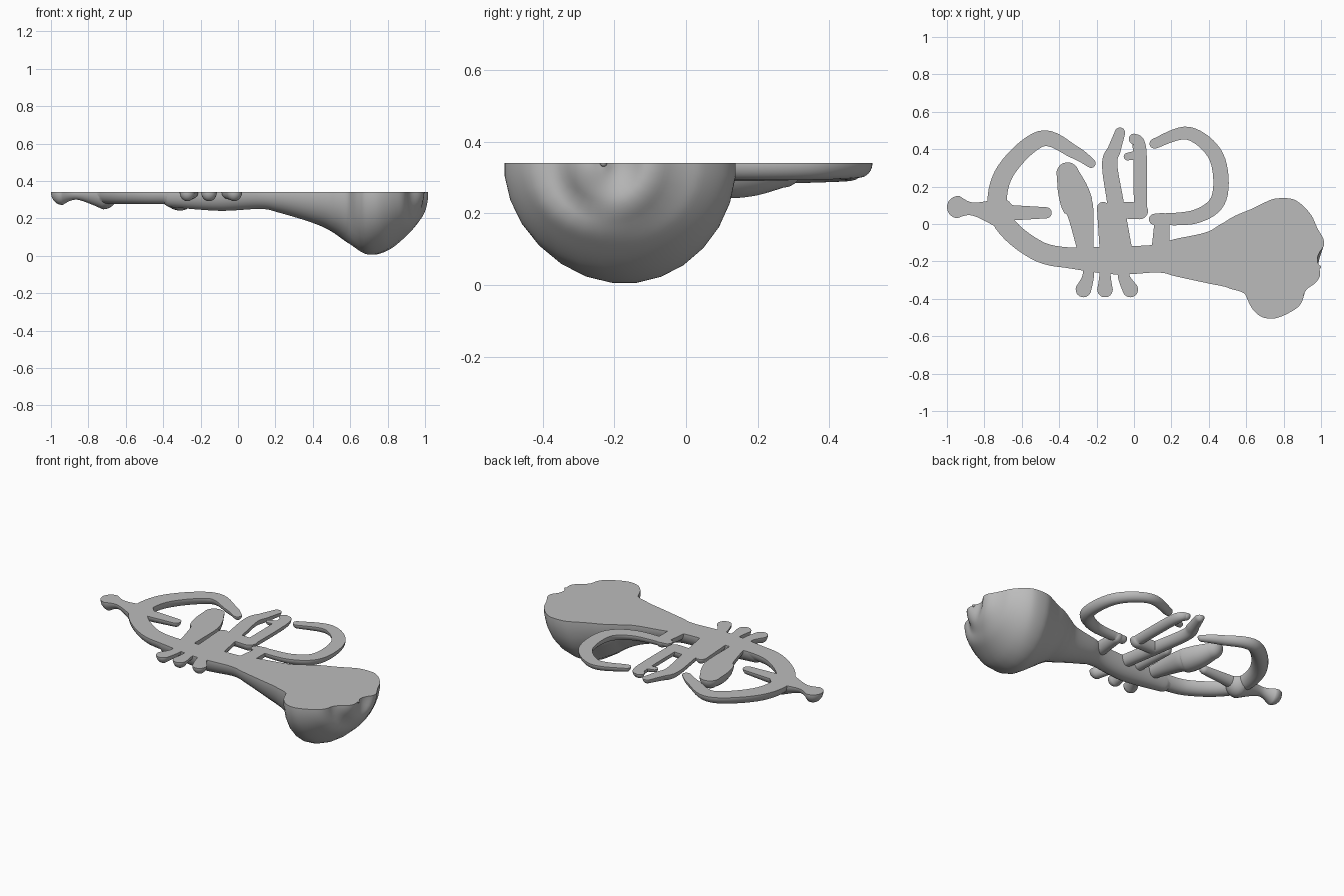
import bpy, bmesh, math
from mathutils import Vector

old = bpy.data.objects.get("Cube")
if old:
    bpy.data.objects.remove(old, do_unlink=True)

TOP = 0.34      # height of the flat face
SIDES = 28      # sides of every tube
STEPS = 8       # rings between two path points
UNIT = 0.01     # paths are given in hundredths

grey = bpy.data.materials.new("plain grey")
grey.use_nodes = True
grey.diffuse_color = (.5, .5, .5, 1)
grey.node_tree.nodes["Principled BSDF"].inputs["Base Color"].default_value = grey.diffuse_color


def spline(points):
    """Smooth the path, half width and depth together."""
    ends = [points[0]] + points + [points[-1]]
    result = []
    for a, b, c, d in zip(ends, ends[1:], ends[2:], ends[3:]):
        for step in range(STEPS):
            t = step / STEPS
            result.append(b + ((c - a) * t + (a * 2 - b * 5 + c * 4 - d) * t * t
                               + (b * 3 - a - c * 3 + d) * t ** 3) / 2)
    return result + [points[-1]]


def add_cap(rings):
    """Close the last end of a path with a rounded tip."""
    tangent = (rings[-1].xy - rings[-2].xy).normalized()
    tip = rings[-1].copy()
    for k in range(1, 6):
        angle = k * math.pi / 11
        ring = tip * math.cos(angle)
        ring.xy = tip.xy + tangent * tip.z * math.sin(angle)
        rings.append(ring)


def sweep(name, points):
    """Sweep an oval along points of x, y, half width and depth."""
    rings = spline([Vector(point) * UNIT for point in points])
    for _ in range(2):
        add_cap(rings)
        rings.reverse()
    bm = bmesh.new()
    loops = []
    for i, ring in enumerate(rings):
        along = (rings[min(i + 1, len(rings) - 1)].xy - rings[max(i - 1, 0)].xy).normalized()
        across = Vector((-along.y, along.x))
        loop = []
        for side in range(SIDES):
            # Half a step of turn keeps vertices off the cutting plane
            angle = math.tau * (side + .5) / SIDES
            spot = ring.xy + across * ring.z * math.cos(angle)
            loop.append(bm.verts.new((*spot, TOP + ring.w * math.sin(angle))))
        loops.append(loop)
    for a, b in zip(loops, loops[1:]):
        for side in range(SIDES):
            after = (side + 1) % SIDES
            bm.faces.new((a[side], a[after], b[after], b[side]))
    bm.faces.new(loops[0])
    bm.faces.new(loops[-1])
    bmesh.ops.recalc_face_normals(bm, faces=bm.faces)
    mesh = bpy.data.meshes.new(name)
    bm.to_mesh(mesh)
    bm.free()
    mesh.materials.append(grey)
    obj = bpy.data.objects.new(name, mesh)
    bpy.context.collection.objects.link(obj)
    return obj


def pipe(name, path, start, end, bulge=0):
    """Tube that tapers from start to end and swells or pinches midway."""
    points = []
    for i, (x, y) in enumerate(path):
        t = i / (len(path) - 1)
        half = start + (end - start) * t + bulge * math.sin(math.pi * t)
        points.append((x, y, half, half * 1.15))
    return sweep(name, points)


# Main pipe widening into the flared bell
horn = sweep("horn", [
    (-36, -18, 5.5, 8), (-10, -19.5, 7.5, 10), (12, -18.5, 7.5, 9), (22, -18, 10, 11),
    (40, -18, 14, 16.5), (50, -17, 18, 21), (60, -16, 23, 28), (70, -17, 31, 33.5),
    (80, -19, 32.5, 31), (90, -21, 26, 23), (95, -22, 18, 17), (98, -23, 10, 10),
    (99, -23, 1, 1)])

parts = [
    # Curled pipe and mouthpiece at the narrow end
    pipe("left_loop", [(-25, -18.5), (-50, -15), (-71, 3), (-70, 26), (-50, 45.5),
                       (-32, 38.5), (-23, 32.5)], 5.5, 2.5, bulge=1),
    pipe("mouthpiece", [(-94, 9), (-86, 8), (-72, 6)], 6, 8, bulge=-3.5),
    pipe("loop_spur", [(-72, 6), (-47, 6)], 4.5, 3),
    # Curled pipe beside the bell
    pipe("right_loop", [(11, 43), (29, 48.5), (44, 36), (45.5, 14), (33, 4), (11, 2.5)],
         2.7, 3, bulge=1.3),
    pipe("loop_stem", [(15, 2), (14, -17)], 4, 5),
    # Upright valves
    pipe("first_valve", [(-35.5, 27), (-33, 19), (-30.5, 11), (-28.5, 5), (-25.5, -17)],
         6, 4, bulge=3.5),
    pipe("second_valve", [(-16.5, 8.5), (-14, -17)], 3.3, 4.2),
    pipe("third_valve", [(-7.5, 48.8), (-10.5, 40), (-13, 32), (-10, 12), (-5, -17)],
         2.8, 4.6, bulge=.4),
    pipe("slide_pipe", [(0, 45.5), (3, 40), (3.5, 8)], 2.8, 3.6, bulge=.4),
    pipe("slide_bridge", [(-8, 7.5), (3, 7)], 4.5, 4.5),
    pipe("slide_spur", [(2, 37), (-3.5, 36)], 2.5, 2),
]

# Finger buttons on the front edge
for name, x, lean in (("first", -24.5, -2.5), ("second", -15.5, 0), ("third", -5.5, 3.5)):
    parts.append(pipe(name + "_button", [(x, -20), (x, -28), (x + lean, -35)],
                      3.2, 4.2, bulge=-.6))

# Block that slices the upper half away, leaving a flat face
bpy.ops.mesh.primitive_cube_add(size=4, location=(0, 0, TOP + 2))
slicer = bpy.context.object
slicer.name = "slicer"
slicer.data.materials.append(grey)

# Merge everything into one clean surface
helpers = parts + [slicer]
for helper in helpers:
    helper.hide_render = True
    merge = horn.modifiers.new(helper.name, 'BOOLEAN')
    merge.operation = 'DIFFERENCE' if helper is slicer else 'UNION'
    merge.solver = 'EXACT'
    merge.object = helper
graph = bpy.context.evaluated_depsgraph_get()
merged = bpy.data.meshes.new_from_object(horn.evaluated_get(graph))
horn.modifiers.clear()
horn.data = merged
for helper in helpers:
    bpy.data.objects.remove(helper, do_unlink=True)

bpy.ops.object.select_all(action='DESELECT')
horn.select_set(True)
bpy.context.view_layer.objects.active = horn
bpy.ops.object.shade_smooth_by_angle(angle=math.radians(40))
